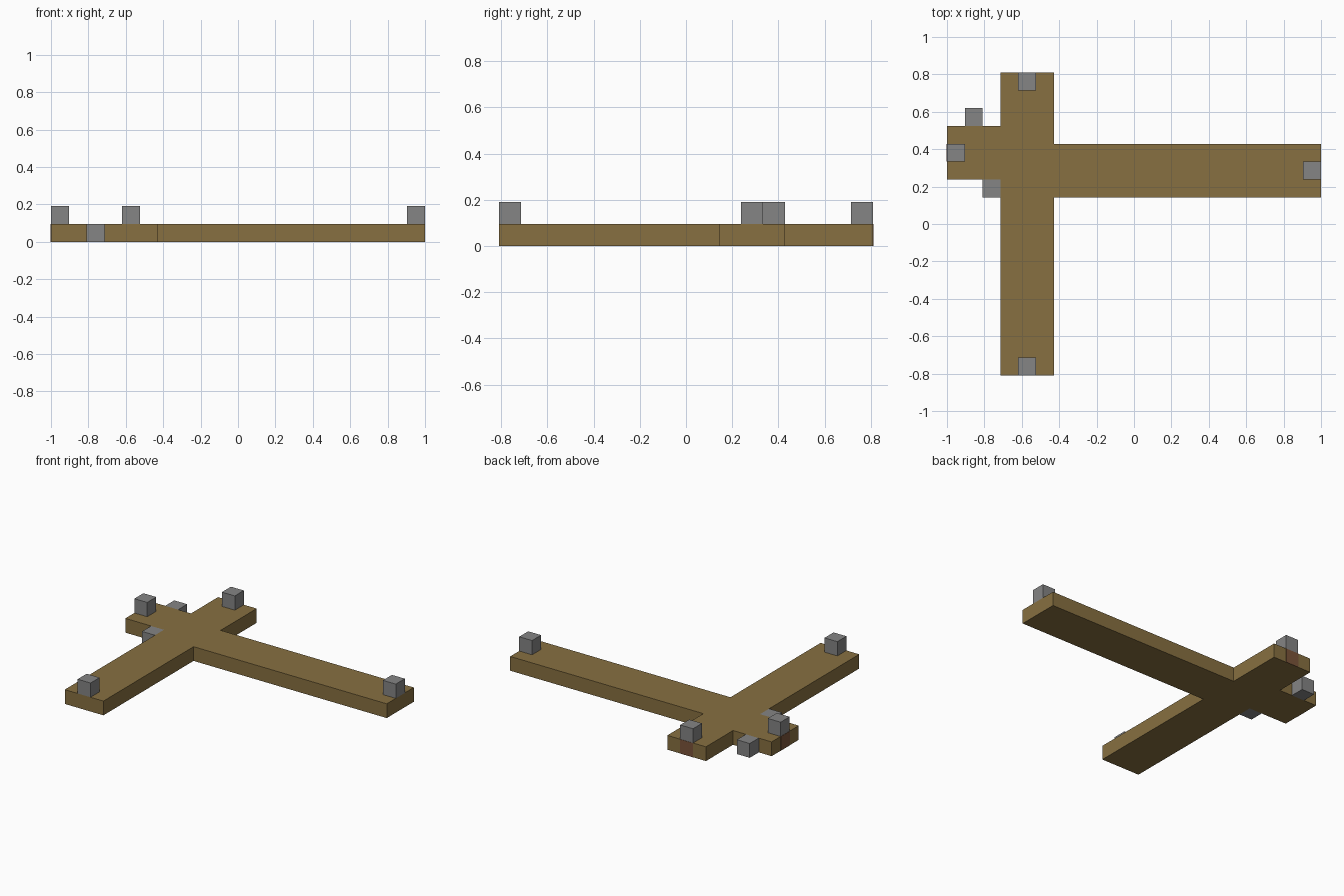
import bpy
import bmesh

if "Cube" in bpy.data.objects:
    bpy.data.objects.remove(bpy.data.objects["Cube"])

U = 2 / 21  # one module: the side of a small block


def material(name, srgb):
    linear = [((c / 255 + 0.055) / 1.055) ** 2.4 for c in srgb] + [1]
    mat = bpy.data.materials.new(name)
    mat.use_nodes = True
    mat.diffuse_color = linear
    mat.node_tree.nodes["Principled BSDF"].inputs["Base Color"].default_value = linear
    return mat


def finish(bm, name, mat):
    bmesh.ops.recalc_face_normals(bm, faces=bm.faces)
    mesh = bpy.data.meshes.new(name)
    bm.to_mesh(mesh)
    bm.free()
    mesh.materials.append(mat)
    obj = bpy.data.objects.new(name, mesh)
    bpy.context.collection.objects.link(obj)
    return obj


def box(name, center, size, mat):
    bm = bmesh.new()
    bmesh.ops.create_cube(bm, size=1)
    for v in bm.verts:
        v.co = [(c + p * s) * U for c, p, s in zip(center, v.co, size)]
    return finish(bm, name, mat)


wood = material("brown wood", (135, 112, 65))
stone = material("grey stone", (133, 133, 133))
patch = material("reddish brown", (122, 84, 58))

# Cross-shaped deck: outline extruded one module up
outline = [(-7.5, -8.5), (-4.5, -8.5), (-4.5, 1.5), (10.5, 1.5), (10.5, 4.5), (-4.5, 4.5),
           (-4.5, 8.5), (-7.5, 8.5), (-7.5, 5.5), (-10.5, 5.5), (-10.5, 2.5), (-7.5, 2.5)]
bm = bmesh.new()
base = bm.faces.new([bm.verts.new((x * U, y * U, 0)) for x, y in outline])
top = bmesh.ops.extrude_face_region(bm, geom=[base], use_keep_orig=True)["geom"]
bmesh.ops.translate(bm, vec=(0, 0, U), verts=[g for g in top if isinstance(g, bmesh.types.BMVert)])
finish(bm, "cross_deck", wood)

# Blocks standing on the arm ends, and two on the ground beside the short arm
blocks = {
    "front_end_block": (-6, -8, 1.5),
    "back_end_block": (-6, 8, 1.5),
    "left_end_block": (10, 3, 1.5),
    "right_end_block": (-10, 4, 1.5),
    "back_ground_block": (-9, 6, 0.5),
    "front_ground_block": (-8, 2, 0.5),
}
for name, center in blocks.items():
    box(name, center, (1, 1, 1), stone)

# Thin plates on the end faces under two of the blocks
box("back_end_plate", (-6, 8.5, 0.5), (1, 0.03, 1), patch)
box("right_end_plate", (-10.5, 4, 0.5), (0.03, 1, 1), patch)
